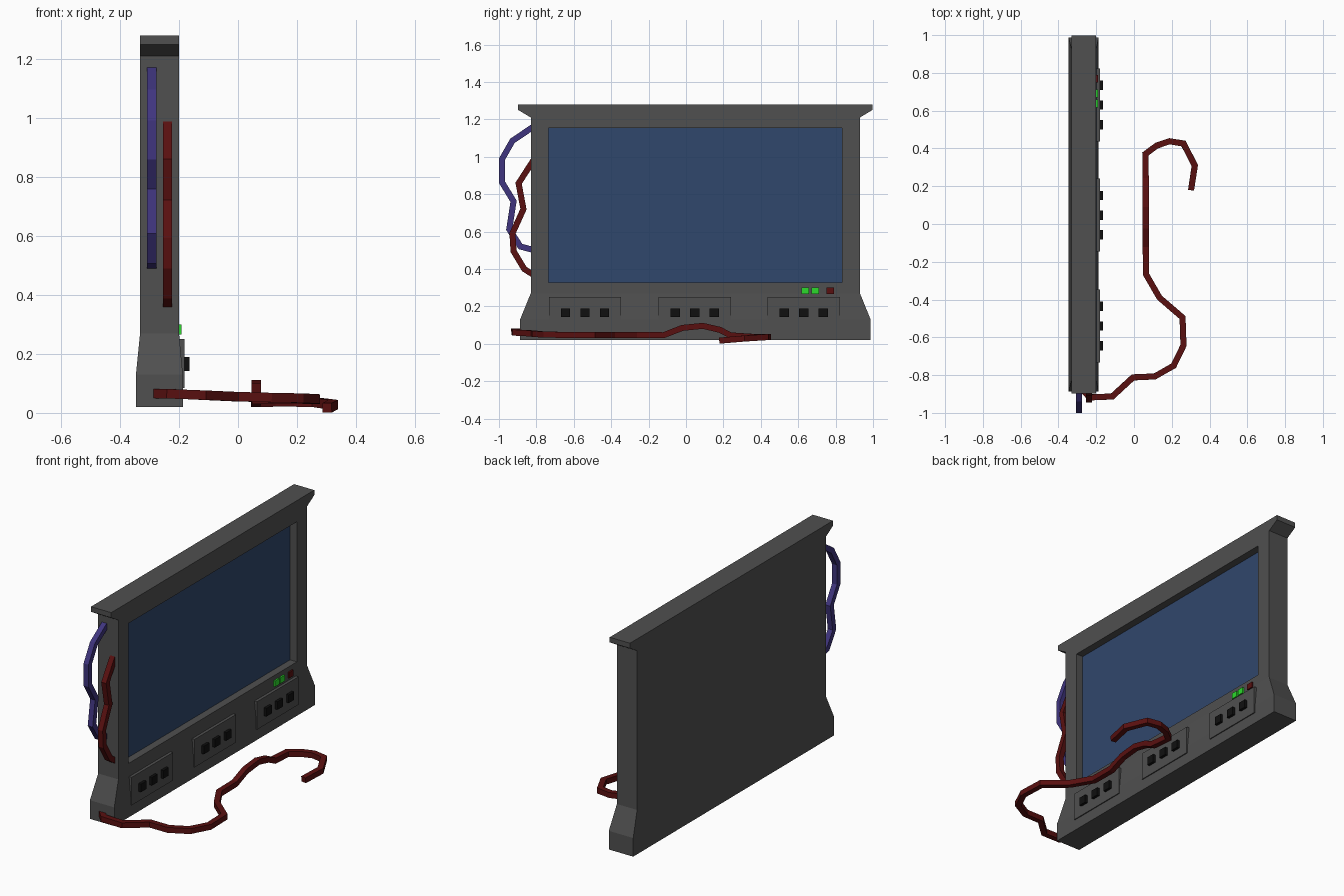
import bpy, bmesh
from mathutils import Vector

cube = bpy.data.objects.get("Cube")
if cube:
    bpy.data.objects.remove(cube, do_unlink=True)


def material(name, rgb):
    m = bpy.data.materials.new(name)
    m.use_nodes = True
    m.diffuse_color = (*rgb, 1)
    m.node_tree.nodes["Principled BSDF"].inputs["Base Color"].default_value = (*rgb, 1)
    return m


grey = material("casing grey", (0.08, 0.08, 0.08))
blue = material("screen blue", (0.03, 0.063, 0.15))
black = material("button black", (0.005, 0.005, 0.005))
green = material("light green", (0.025, 0.7, 0.025))
red = material("dark red", (0.1, 0.005, 0.005))
purple = material("cable purple", (0.05, 0.035, 0.21))


def finish(bm, name, *mats):
    bmesh.ops.recalc_face_normals(bm, faces=bm.faces)
    me = bpy.data.meshes.new(name)
    bm.to_mesh(me)
    bm.free()
    for m in mats:
        me.materials.append(m)
    ob = bpy.data.objects.new(name, me)
    bpy.context.collection.objects.link(ob)
    return ob


def loft(bm, rings):
    """Skin four-cornered rings into a closed solid."""
    loops = [[bm.verts.new(p) for p in ring] for ring in rings]
    for a, b in zip(loops, loops[1:]):
        for i in range(4):
            j = (i + 1) % 4
            bm.faces.new((a[i], a[j], b[j], b[i]))
    bm.faces.new(loops[0])
    bm.faces.new(loops[-1])


def box(name, x, y, z, mat):
    bm = bmesh.new()
    loft(bm, [[(x[0], y[0], h), (x[1], y[0], h), (x[1], y[1], h), (x[0], y[1], h)] for h in z])
    return finish(bm, name, mat)


def cable(name, points, axis, mat, half=0.016):
    """Square cable along a path, one pair of sides facing the given axis."""
    pts = [Vector(p) for p in points]
    axis = Vector(axis)
    rings = []
    for i, p in enumerate(pts):
        before = (p - pts[max(i - 1, 0)]).normalized()
        after = (pts[min(i + 1, len(pts) - 1)] - p).normalized()
        tangent = (before + after).normalized()
        side = tangent.cross(axis).normalized()
        up = side.cross(tangent)
        ref = after if after.length else before
        side *= half / max(tangent.dot(ref), 0.7)
        up *= half
        rings.append([p + side + up, p - side + up, p - side - up, p + side - up])
    bm = bmesh.new()
    loft(bm, rings)
    return finish(bm, name, mat)


# Casing: flared base, straight middle, flared top lip
MID = 0.05
sections = [  # height, half length, back x, front x
    (0.02, 0.937, -0.346, -0.187), (0.13, 0.937, -0.346, -0.187),
    (0.27, 0.88, -0.332, -0.2), (1.21, 0.88, -0.332, -0.2),
    (1.25, 0.947, -0.332, -0.2), (1.28, 0.947, -0.332, -0.2)]
bm = bmesh.new()
loft(bm, [[(b, MID - h, z), (f, MID - h, z), (f, MID + h, z), (b, MID + h, z)]
          for z, h, b, f in sections])
bmesh.ops.recalc_face_normals(bm, faces=bm.faces)

# Recessed screen
front = max((f for f in bm.faces if f.normal.x > 0.99), key=lambda f: f.calc_area())
bmesh.ops.inset_individual(bm, faces=[front], thickness=0.05)
for v in front.verts:
    v.co.y = -0.735 if v.co.y < MID else 0.835
    v.co.z = 0.328 if v.co.z < 0.7 else 1.155
bm.normal_update()
walls = bmesh.ops.extrude_discrete_faces(bm, faces=[front])["faces"]
bmesh.ops.translate(bm, verts=walls[0].verts, vec=(-0.045, 0, 0))
walls[0].material_index = 1
finish(bm, "casing_with_screen", grey, blue)

# Control plates with three buttons each
for n, cy in enumerate((-0.54, 0.047, 0.63)):
    box(f"control_plate_{n + 1}", (-0.22, -0.181), (cy - 0.193, cy + 0.193), (0.085, 0.25), grey)
    for k in (-1, 0, 1):
        y = cy + k * 0.104
        box(f"button_{n + 1}_{k + 2}", (-0.2, -0.165), (y - 0.025, y + 0.025), (0.142, 0.19), black)

# Indicator lights
for name, y, mat in (("green_light_a", 0.638, green), ("green_light_b", 0.691, green),
                     ("red_light", 0.77, red)):
    box(name, (-0.22, -0.191), (y - 0.02, y + 0.02), (0.265, 0.3), mat)

# Cables looping out of the end of the casing
purple_path = [(-0.81, 1.165), (-0.928, 1.085), (-0.984, 0.987), (-0.984, 0.864),
               (-0.922, 0.762), (-0.945, 0.612), (-0.885, 0.52), (-0.81, 0.5)]
red_path = [(-0.81, 0.99), (-0.895, 0.858), (-0.869, 0.72), (-0.928, 0.59),
            (-0.922, 0.495), (-0.865, 0.4), (-0.81, 0.365)]
cable("purple_side_cable", [(-0.292, y, z) for y, z in purple_path], (1, 0, 0), purple)
cable("red_side_cable", [(-0.239, y, z) for y, z in red_path], (1, 0, 0), red)

# Loose cable trailing over the floor
cable("floor_cable", [
    (-0.29, -0.86, 0.066), (-0.235, -0.918, 0.065), (-0.115, -0.913, 0.06),
    (-0.005, -0.812, 0.055), (0.11, -0.807, 0.052), (0.21, -0.75, 0.05),
    (0.262, -0.643, 0.047), (0.257, -0.495, 0.046), (0.135, -0.39, 0.046),
    (0.064, -0.267, 0.046), (0.062, -0.12, 0.046), (0.062, -0.02, 0.085),
    (0.062, 0.09, 0.096), (0.062, 0.18, 0.075), (0.062, 0.24, 0.045),
    (0.06, 0.37, 0.036), (0.12, 0.415, 0.037), (0.188, 0.438, 0.037),
    (0.262, 0.426, 0.036), (0.322, 0.31, 0.028), (0.302, 0.18, 0.017)],
    (0, 0, 1), red)
